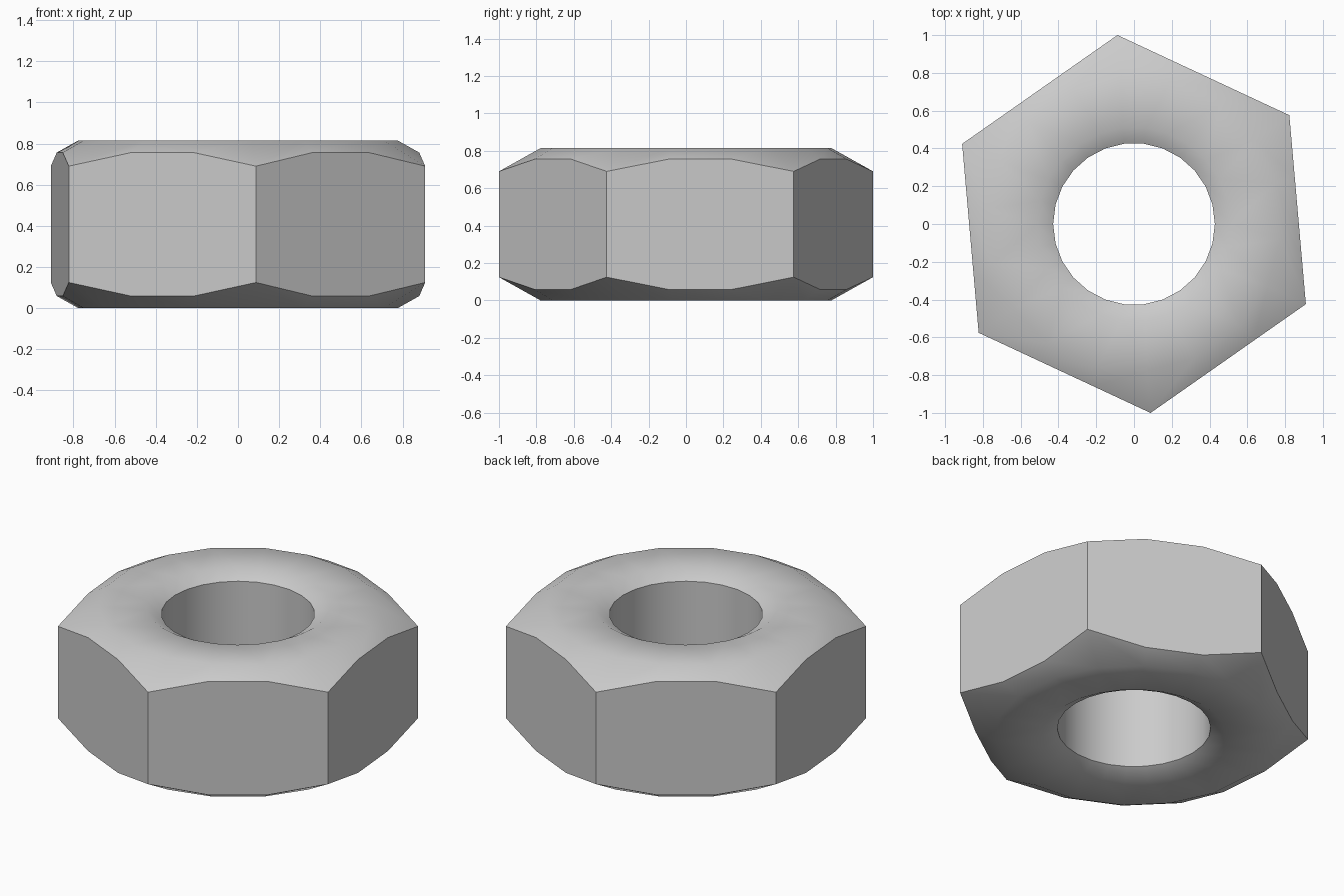
import bpy
import bmesh
import math
from mathutils import Vector

cube = bpy.data.objects.get("Cube")
if cube:
    bpy.data.objects.remove(cube, do_unlink=True)

HEIGHT = 0.815
CORNER_RADIUS = 1.004
FACE_RADIUS = 0.78      # flat ring on top and bottom
SLOPE = 0.557           # chamfer drop per unit of radius
BORE, RIM = 0.428, 0.512
BORE_SIDES = 26
PHASE = math.radians(35)


def polar(radius, angle):
    return Vector((radius * math.cos(angle), radius * math.sin(angle), 0))


def hexagon_outline(parts):
    """Hexagon with every side split into equal parts."""
    corners = [polar(CORNER_RADIUS, PHASE + i * math.pi / 3) for i in range(6)]
    return [corners[i].lerp(corners[(i + 1) % 6], k / parts)
            for i in range(6) for k in range(parts)]


def circle(radius, sides):
    return [polar(radius, i * math.tau / sides) for i in range(sides)]


def add_loop(bm, points, heights):
    return [bm.verts.new((p.x, p.y, z)) for p, z in zip(points, heights)]


def skin(bm, a, b):
    for i in range(len(a)):
        j = (i + 1) % len(a)
        bm.faces.new((a[i], a[j], b[j], b[i]))


def loop_edges(bm, loop):
    return [bm.edges.get((loop[i - 1], loop[i])) for i in range(len(loop))]


bm = bmesh.new()
outline = hexagon_outline(3)
ring = [p.normalized() * FACE_RADIUS for p in outline]
rim = circle(RIM, BORE_SIDES)
bore = circle(BORE, BORE_SIDES)
sides, bores = [], []

# Chamfers, flat ring and countersink at both ends
for top in (False, True):
    def level(depth):
        return HEIGHT - depth if top else depth

    side = add_loop(bm, outline, [level((p.length - FACE_RADIUS) * SLOPE) for p in outline])
    face_outer = add_loop(bm, ring, [level(0)] * len(ring))
    face_inner = add_loop(bm, rim, [level(0)] * BORE_SIDES)
    hole = add_loop(bm, bore, [level((RIM - BORE) * SLOPE)] * BORE_SIDES)
    skin(bm, side, face_outer)
    skin(bm, face_inner, hole)
    bmesh.ops.triangle_fill(
        bm, use_beauty=True, use_dissolve=False, normal=(0, 0, 1),
        edges=loop_edges(bm, face_outer) + loop_edges(bm, face_inner))
    sides.append(side)
    bores.append(hole)

# Six flat sides, each one polygon
for i in range(6):
    span = [(3 * i + k) % 18 for k in range(4)]
    bm.faces.new([sides[0][k] for k in span] + [sides[1][k] for k in reversed(span)])

# Bore wall
skin(bm, *bores)
bmesh.ops.recalc_face_normals(bm, faces=bm.faces)

mesh = bpy.data.meshes.new("hex_nut")
bm.to_mesh(mesh)
bm.free()
nut = bpy.data.objects.new("hex_nut", mesh)
bpy.context.collection.objects.link(nut)

# Plain grey metal
grey = bpy.data.materials.new("light_grey")
grey.use_nodes = True
colour = (0.6, 0.6, 0.6, 1)
grey.diffuse_color = colour
grey.node_tree.nodes["Principled BSDF"].inputs["Base Color"].default_value = colour
mesh.materials.append(grey)

bpy.ops.object.select_all(action="DESELECT")
nut.select_set(True)
bpy.context.view_layer.objects.active = nut
bpy.ops.object.shade_smooth_by_angle(angle=math.radians(40))
